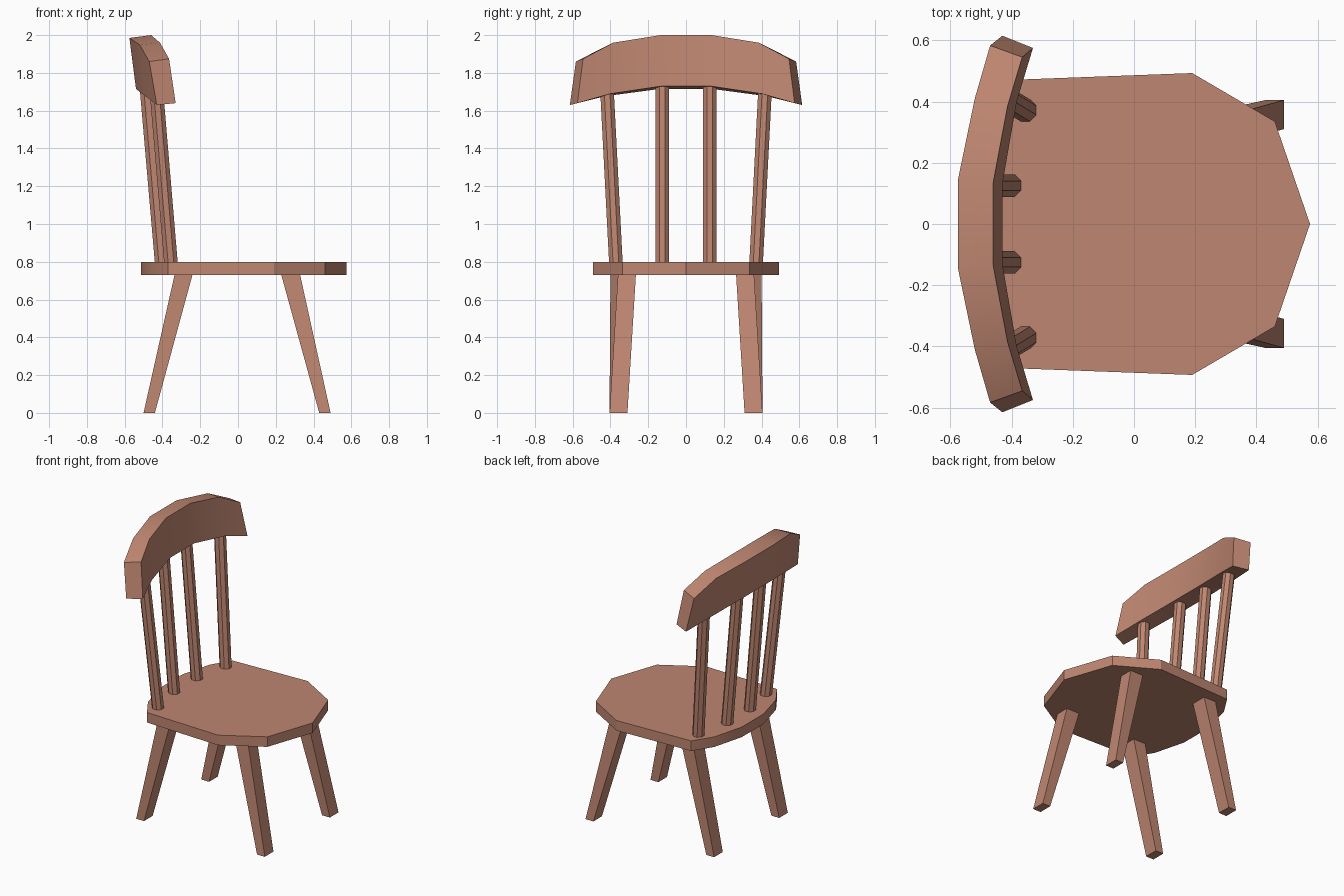
import bpy, bmesh, math
from mathutils import Vector

if "Cube" in bpy.data.objects:
    bpy.data.objects.remove(bpy.data.objects["Cube"])

wood = bpy.data.materials.new("reddish wood")
wood.diffuse_color = (0.52, 0.24, 0.165, 1)
wood.use_nodes = True
wood.node_tree.nodes["Principled BSDF"].inputs["Base Color"].default_value = wood.diffuse_color


def loft(name, rings, smooth=False):
    """Skin a list of equal-length closed rings and cap both ends."""
    bm = bmesh.new()
    vs = [[bm.verts.new(p) for p in r] for r in rings]
    n = len(rings[0])
    for a, b in zip(vs, vs[1:]):
        for i in range(n):
            j = (i + 1) % n
            bm.faces.new((a[i], a[j], b[j], b[i]))
    bm.faces.new(vs[0])
    bm.faces.new(vs[-1])
    bmesh.ops.recalc_face_normals(bm, faces=bm.faces)
    me = bpy.data.meshes.new(name)
    bm.to_mesh(me)
    bm.free()
    me.materials.append(wood)
    ob = bpy.data.objects.new(name, me)
    bpy.context.collection.objects.link(ob)
    if smooth:
        bpy.ops.object.select_all(action='DESELECT')
        ob.select_set(True)
        bpy.context.view_layer.objects.active = ob
        bpy.ops.object.shade_smooth_by_angle(angle=math.radians(30))
    return ob


# Seat: half outline mirrored across y, tip at the front
half = [(0.46, 0.335), (0.19, 0.493), (-0.37, 0.472), (-0.455, 0.34), (-0.513, 0.12)]
outline = [(0.575, 0)] + half + [(x, -y) for x, y in reversed(half)]
loft("seat", [[(x, y, z) for x, y in outline] for z in (0.73, 0.80)], True)


# Tapered legs: x and y ranges at the foot and at the seat
def box_ring(x0, x1, y0, y1, z):
    return [(x0, y0, z), (x1, y0, z), (x1, y1, z), (x0, y1, z)]


for s, side in ((1, "left"), (-1, "right")):
    loft("front_leg_" + side, [box_ring(0.43, 0.49, s * 0.31, s * 0.405, 0),
                               box_ring(0.228, 0.328, s * 0.265, s * 0.36, 0.735)])
    loft("rear_leg_" + side, [box_ring(-0.50, -0.44, s * 0.31, s * 0.405, 0),
                              box_ring(-0.335, -0.24, s * 0.29, s * 0.40, 0.735)])


# Eight-sided back spindles
def spindle(name, a, b, r=0.039):
    rings = []
    for c in (Vector(a), Vector(b)):
        rings.append([c + Vector((r * math.cos(t), r * math.sin(t), 0))
                      for t in [math.pi / 4 * (i + 0.5) for i in range(8)]])
    loft(name, rings)


for s, side in ((1, "left"), (-1, "right")):
    spindle("inner_spindle_" + side, (-0.402, s * 0.125, 0.77), (-0.488, s * 0.125, 1.76))
    spindle("outer_spindle_" + side, (-0.353, s * 0.37, 0.77), (-0.435, s * 0.42, 1.74))

# Curved top rail: four-point sections from centre to end, mirrored
sections = [
    [(-0.575, 0.145, 1.985), (-0.46, 0.135, 2.0), (-0.43, 0.13, 1.73), (-0.54, 0.14, 1.715)],
    [(-0.52, 0.41, 1.948), (-0.413, 0.385, 1.96), (-0.383, 0.40, 1.69), (-0.49, 0.425, 1.677)],
    [(-0.47, 0.583, 1.86), (-0.365, 0.545, 1.875), (-0.33, 0.575, 1.64), (-0.43, 0.615, 1.63)],
]
mirrored = [[(x, -y, z) for x, y, z in r] for r in reversed(sections)]
loft("top_rail", mirrored + sections, True)
